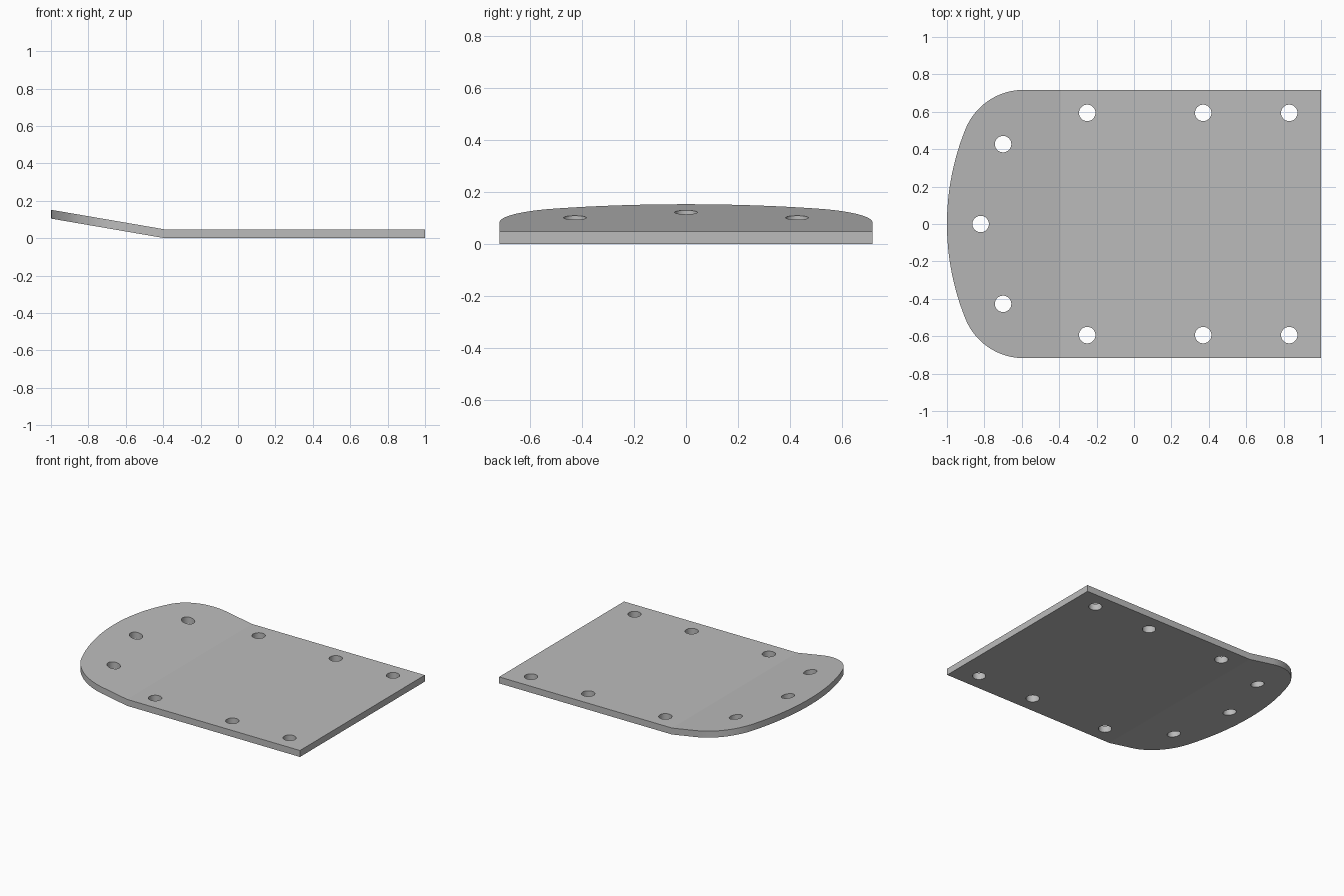
import bpy, bmesh, math

cube = bpy.data.objects.get("Cube")
if cube:
    bpy.data.objects.remove(cube, do_unlink=True)

HALF_WIDTH, THICK = 0.717, 0.047
BEND_X, RISE = -0.39, 0.105
NOSE_R, CORNER_X = 1.35, -0.59
HOLE_R = 0.044


def arc(cx, cy, radius, start, end, steps):
    return [(cx + radius * math.cos(start + (end - start) * i / steps),
             cy + radius * math.sin(start + (end - start) * i / steps))
            for i in range(steps + 1)]


def add_loop(bm, points):
    verts = [bm.verts.new((x, y, 0)) for x, y in points]
    for a, b in zip(verts, verts[1:] + verts[:1]):
        bm.edges.new((a, b))


# Outline: square end, tangent corner arcs and a broad rounded nose
nose_x = NOSE_R - 1
dx = nose_x - CORNER_X
corner_r = (NOSE_R ** 2 - dx ** 2 - HALF_WIDTH ** 2) / (2 * (NOSE_R - HALF_WIDTH))
corner_y = HALF_WIDTH - corner_r
tangent = math.pi - math.atan2(corner_y, dx)
upper = [(1, HALF_WIDTH)]
upper += arc(CORNER_X, corner_y, corner_r, math.pi / 2, tangent, 24)
upper += arc(nose_x, 0, NOSE_R, tangent, math.pi, 16)[1:]
outline = upper + [(x, -y) for x, y in reversed(upper[:-1])]

bm = bmesh.new()
add_loop(bm, outline)

# Bolt holes: mirrored side pairs and one in the nose
pairs = [(-0.25, 0.594), (0.37, 0.594), (0.83, 0.594), (-0.70, 0.427)]
holes = [(x, s * y) for x, y in pairs for s in (1, -1)] + [(-0.82, 0)]
for x, y in holes:
    add_loop(bm, arc(x, y, HOLE_R, 0, 2 * math.pi, 48)[:-1])
bmesh.ops.triangle_fill(bm, use_beauty=True, use_dissolve=False,
                        edges=bm.edges[:], normal=(0, 0, 1))

# Cut the bend line, thicken the sheet and tilt the nose upward
bmesh.ops.bisect_plane(bm, geom=bm.verts[:] + bm.edges[:] + bm.faces[:],
                       plane_co=(BEND_X, 0, 0), plane_no=(1, 0, 0))
result = bmesh.ops.extrude_face_region(bm, geom=bm.faces[:], use_keep_orig=True)
for item in result["geom"]:
    if isinstance(item, bmesh.types.BMVert):
        item.co.z += THICK
for v in bm.verts:
    v.co.z += RISE * max(0, BEND_X - v.co.x) / (1 + BEND_X)
bmesh.ops.recalc_face_normals(bm, faces=bm.faces[:])

mesh = bpy.data.meshes.new("bent_plate")
bm.to_mesh(mesh)
bm.free()
plate = bpy.data.objects.new("bent_plate", mesh)
bpy.context.collection.objects.link(plate)

# Plain grey metal
grey = bpy.data.materials.new("plain_grey")
grey.use_nodes = True
grey.diffuse_color = (0.5, 0.5, 0.5, 1)
grey.node_tree.nodes["Principled BSDF"].inputs["Base Color"].default_value = (0.5, 0.5, 0.5, 1)
mesh.materials.append(grey)

bpy.ops.object.select_all(action='DESELECT')
plate.select_set(True)
bpy.context.view_layer.objects.active = plate
bpy.ops.object.shade_smooth_by_angle(angle=math.radians(8))
